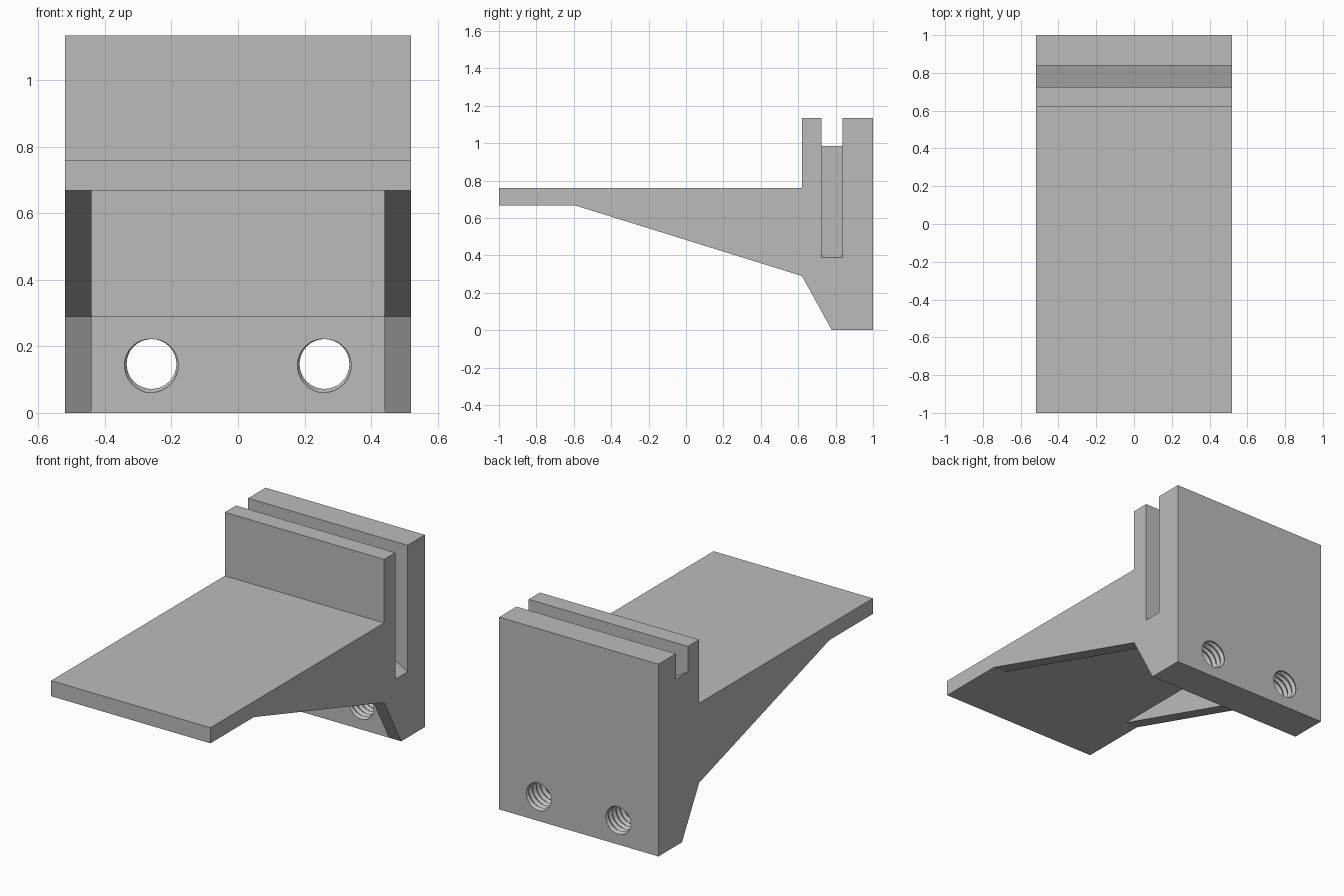
import bpy, bmesh, math
from mathutils import Vector

if "Cube" in bpy.data.objects:
    bpy.data.objects.remove(bpy.data.objects["Cube"], do_unlink=True)

HALF = 0.52        # half width of the bracket
RIB = 0.44         # inner face of the side ribs
TOP = 1.135
PLATE_TOP, PLATE_UNDER = 0.76, 0.668

grey = bpy.data.materials.new("light grey")
grey.use_nodes = True
colour = (0.5, 0.5, 0.5, 1)
grey.diffuse_color = colour
grey.node_tree.nodes["Principled BSDF"].inputs["Base Color"].default_value = colour


def finish(name, bm):
    bmesh.ops.recalc_face_normals(bm, faces=bm.faces)
    mesh = bpy.data.meshes.new(name)
    bm.to_mesh(mesh)
    bm.free()
    mesh.materials.append(grey)
    obj = bpy.data.objects.new(name, mesh)
    bpy.context.collection.objects.link(obj)
    return obj


def prism(name, outline, offset):
    """Closed outline of 3D points extruded by offset."""
    bm = bmesh.new()
    face = bm.faces.new([bm.verts.new(p) for p in outline])
    new = bmesh.ops.extrude_face_region(bm, geom=[face])["geom"]
    moved = [v for v in new if isinstance(v, bmesh.types.BMVert)]
    bmesh.ops.translate(bm, verts=moved, vec=Vector(offset))
    return finish(name, bm)


def side_prism(name, profile, half):
    return prism(name, [(-half, y, z) for y, z in profile], (2 * half, 0, 0))


def thread_cutter(name, x, z, y0, y1, r_in=0.075, r_out=0.087, pitch=0.036, n=32):
    """Helical screw thread running along y."""
    bm = bmesh.new()
    last = 2 * round((y1 - y0) / pitch)
    rows = []
    for j in range(last + 1):
        r = r_out if j % 2 else r_in
        row = []
        for i in range(n):
            a = math.tau * i / n
            row.append(bm.verts.new((x + r * math.cos(a), y0 + pitch * (j / 2 + i / n),
                                     z + r * math.sin(a))))
        rows.append(row)
    for j in range(last):
        for i in range(n - 1):
            bm.faces.new((rows[j][i], rows[j][i + 1], rows[j + 1][i + 1], rows[j + 1][i]))
        if j + 3 <= last:
            bm.faces.new((rows[j][-1], rows[j + 2][0], rows[j + 3][0], rows[j + 1][-1]))
    # fan caps beyond both ends
    low = rows[0] + [rows[2][0], rows[1][0]]
    high = rows[last] + [rows[last - 1][-1], rows[last - 2][-1]]
    for loop, y in ((low, y0 - pitch), (high, y1 + 2 * pitch)):
        tip = bm.verts.new((x, y, z))
        for a, b in zip(loop, loop[1:] + loop[:1]):
            bm.faces.new((a, b, tip))
    return finish(name, bm)


def cut(obj, cutter):
    mod = obj.modifiers.new("cut", "BOOLEAN")
    mod.operation = "DIFFERENCE"
    mod.solver = "EXACT"
    mod.object = cutter
    bpy.context.view_layer.objects.active = obj
    bpy.ops.object.modifier_apply(modifier=mod.name)
    bpy.data.objects.remove(cutter, do_unlink=True)


# Bracket body: shelf, tapering sides and upright block
bracket = side_prism("shelf_bracket", [
    (-1, PLATE_UNDER), (-0.595, PLATE_UNDER), (0.62, 0.29), (0.78, 0), (1, 0),
    (1, TOP), (0.62, TOP), (0.62, PLATE_TOP), (-1, PLATE_TOP)], HALF)

# Hollow underside, leaving a thin rib at each side
cut(bracket, side_prism("underside_recess", [
    (-0.595, PLATE_UNDER), (0.62, PLATE_UNDER), (0.62, 0.29), (0.78, 0.29),
    (0.78, -0.1), (-0.595, -0.1)], RIB))

# Slot open at the top, with a floor sloping up towards the right end
slope = (0.985 - 0.388) / (2 * HALF)
end = HALF + 0.1
middle = (0.985 + 0.388) / 2
cut(bracket, prism("sloped_slot", [
    (end, 0.725, middle - slope * end), (end, 0.725, TOP + 0.2),
    (-end, 0.725, TOP + 0.2), (-end, 0.725, middle + slope * end)], (0, 0.113, 0)))

# Two threaded holes through the foot of the upright
for side in (-1, 1):
    cut(bracket, thread_cutter("threaded_hole", side * 0.26, 0.147, 0.7, 1.06))
